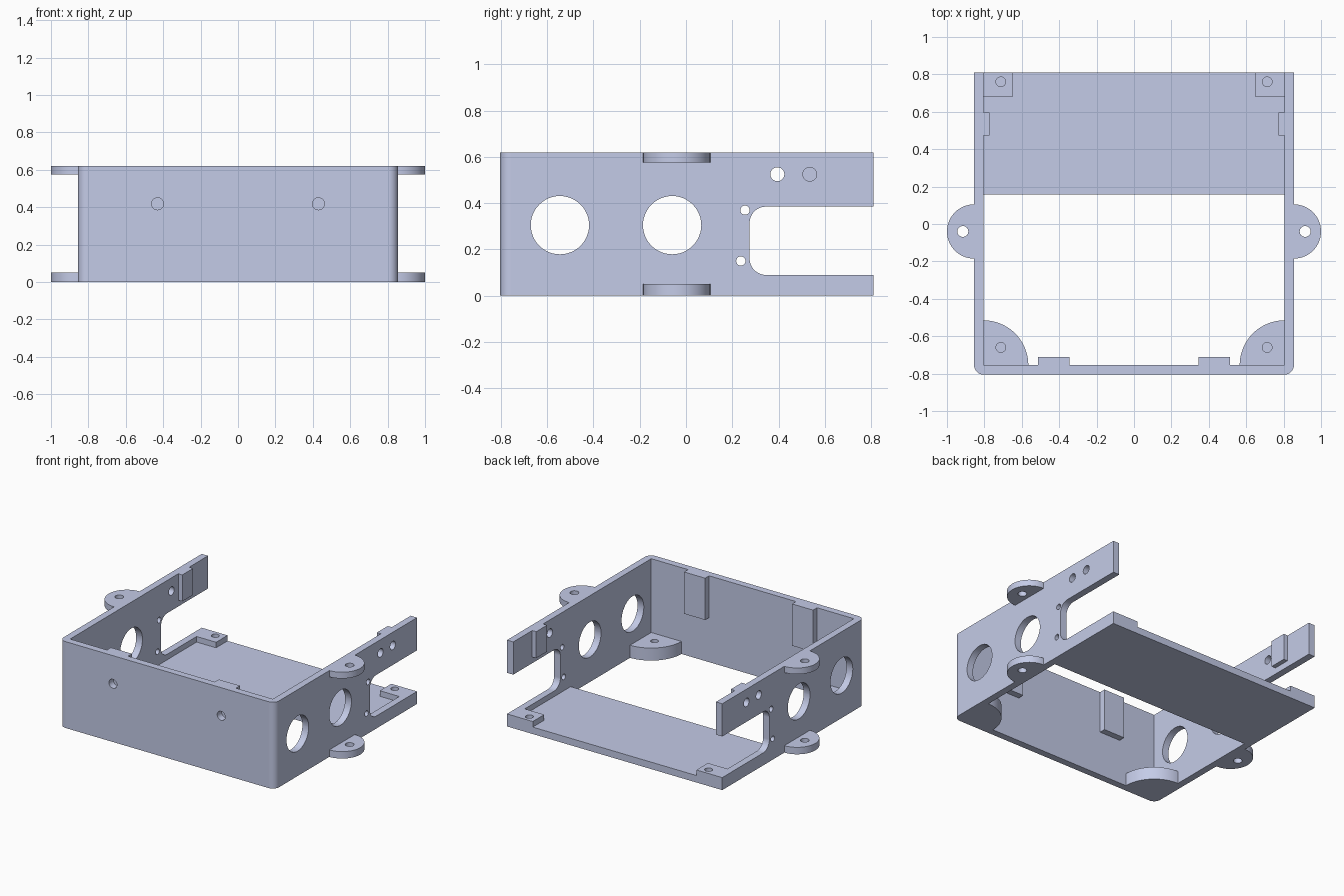
import bpy, bmesh
from math import cos, sin, pi
from mathutils import Vector

cube = bpy.data.objects.get("Cube")
if cube:
    bpy.data.objects.remove(cube, do_unlink=True)

paint = bpy.data.materials.new("pale_blue_grey")
paint.use_nodes = True
COLOUR = (0.59, 0.638, 0.855, 1)
paint.diffuse_color = COLOUR
paint.node_tree.nodes["Principled BSDF"].inputs["Base Color"].default_value = COLOUR

HEIGHT = 0.62
OUT_X, IN_X = 0.855, 0.805
FRONT, IN_FRONT, BACK = -0.805, -0.755, 0.81
THICK = 0.05      # floor and lower tab thickness
STEP = 0.09       # top of the raised pads


def arc(cx, cy, r, start, end, n=12):
    """Points along an arc, angles in half turns."""
    return [(cx + r * cos(pi * (start + (end - start) * i / n)),
             cy + r * sin(pi * (start + (end - start) * i / n))) for i in range(n + 1)]


def circle(cx, cy, r, n=48):
    return arc(cx, cy, r, 0, 2, n)[:-1]


def rect(x0, x1, y0, y1):
    return [(x0, y0), (x1, y0), (x1, y1), (x0, y1)]


def prism(bm, points, axis, lo, hi):
    """Extrude a 2D outline along the given axis."""
    place = {"x": lambda a, b: (lo, a, b),
             "y": lambda a, b: (a, lo, b),
             "z": lambda a, b: (a, b, lo)}[axis]
    face = bm.faces.new([bm.verts.new(place(a, b)) for a, b in points])
    moved = bmesh.ops.extrude_face_region(bm, geom=[face])["geom"]
    shift = Vector([hi - lo if k == axis else 0 for k in "xyz"])
    bmesh.ops.translate(bm, vec=shift, verts=[v for v in moved if isinstance(v, bmesh.types.BMVert)])


def make(name, prisms):
    bm = bmesh.new()
    for p in prisms:
        prism(bm, *p)
    bmesh.ops.recalc_face_normals(bm, faces=bm.faces[:])
    mesh = bpy.data.meshes.new(name)
    bm.to_mesh(mesh)
    bm.free()
    mesh.materials.append(paint)
    obj = bpy.data.objects.new(name, mesh)
    bpy.context.collection.objects.link(obj)
    return obj


def part(name, body, cuts=()):
    """Make a part, drill it and shade it."""
    obj = make(name, [body])
    if cuts:
        cutter = make(name + "_cutter", cuts)
        cutter.hide_render = True
        mod = obj.modifiers.new("drill", "BOOLEAN")
        mod.operation, mod.solver, mod.object = "DIFFERENCE", "EXACT", cutter
        graph = bpy.context.evaluated_depsgraph_get()
        drilled = bpy.data.meshes.new_from_object(obj.evaluated_get(graph))
        obj.modifiers.clear()
        obj.data = drilled
        bpy.data.objects.remove(cutter, do_unlink=True)
    bpy.ops.object.select_all(action="DESELECT")
    obj.select_set(True)
    bpy.context.view_layer.objects.active = obj
    bpy.ops.object.shade_smooth_by_angle()
    obj.modifiers.new("weighted_normals", "WEIGHTED_NORMAL").keep_sharp = True
    return obj


# U-shaped wall with rounded front corners
R = 0.05
outline = ([(-OUT_X, BACK)]
           + arc(-OUT_X + R, FRONT + R, R, 1, 1.5)
           + arc(OUT_X - R, FRONT + R, R, 1.5, 2)
           + [(OUT_X, BACK), (IN_X, BACK), (IN_X, IN_FRONT), (-IN_X, IN_FRONT), (-IN_X, BACK)])

# Side openings: two large ports, small screw holes and an open-ended slot
S = 0.07
slot = ([(1, STEP), (1, 0.385)]
        + arc(0.275 + S, 0.385 - S, S, 0.5, 1)
        + arc(0.275 + S, STEP + S, S, 1, 1.5))
side_holes = [(-0.545, 0.305, 0.126), (-0.06, 0.305, 0.126), (0.255, 0.37, 0.02),
              (0.237, 0.15, 0.02), (0.395, 0.525, 0.03), (0.535, 0.525, 0.03)]
wall_cuts = [(circle(*h), "x", -1.1, 1.1) for h in side_holes]
wall_cuts.append((slot, "x", -1.1, 1.1))
wall_cuts += [(circle(s * 0.43, 0.418, 0.032), "y", -1, -0.73) for s in (-1, 1)]
part("wall_frame", (outline, "z", 0, HEIGHT), wall_cuts)

# Rear floor plate
part("floor_plate", (rect(-IN_X, IN_X, 0.158, BACK), "z", 0, THICK))

for s, side in ((1, "left"), (-1, "right")):
    # Mounting ears, lower and upper
    for level, lo, hi in (("lower", 0, THICK), ("upper", 0.575, HEIGHT)):
        ear = [(s * x, y) for x, y in arc(OUT_X, -0.04, 0.145, -0.5, 0.5, 32)]
        part(f"{side}_{level}_ear", (ear, "z", lo, hi),
             [(circle(s * 0.915, -0.04, 0.029), "z", lo - 0.1, hi + 0.1)])

    # Quarter-round front corner supports with blind holes
    corner = [(s * IN_X, IN_FRONT)] + [(s * x, y) for x, y in arc(IN_X, IN_FRONT, 0.24, 0.5, 1, 24)]
    part(f"{side}_corner_support", (corner, "z", 0, STEP),
         [(circle(s * 0.712, -0.66, 0.026), "z", 0.03, 0.2)])

    # Raised rear screw pads
    part(f"{side}_rear_pad", (rect(s * 0.65, s * IN_X, 0.68, BACK), "z", THICK, STEP),
         [(circle(s * 0.712, 0.76, 0.026), "z", 0, 0.2)])

    # Screw bosses inside the front wall
    part(f"{side}_front_boss", (rect(s * 0.345, s * 0.512, IN_FRONT, -0.71), "z", 0.32, HEIGHT))

    # Thickened blocks inside the side rails
    part(f"{side}_rail_block", (rect(s * 0.773, s * IN_X, 0.472, 0.595), "z", 0.43, HEIGHT))
